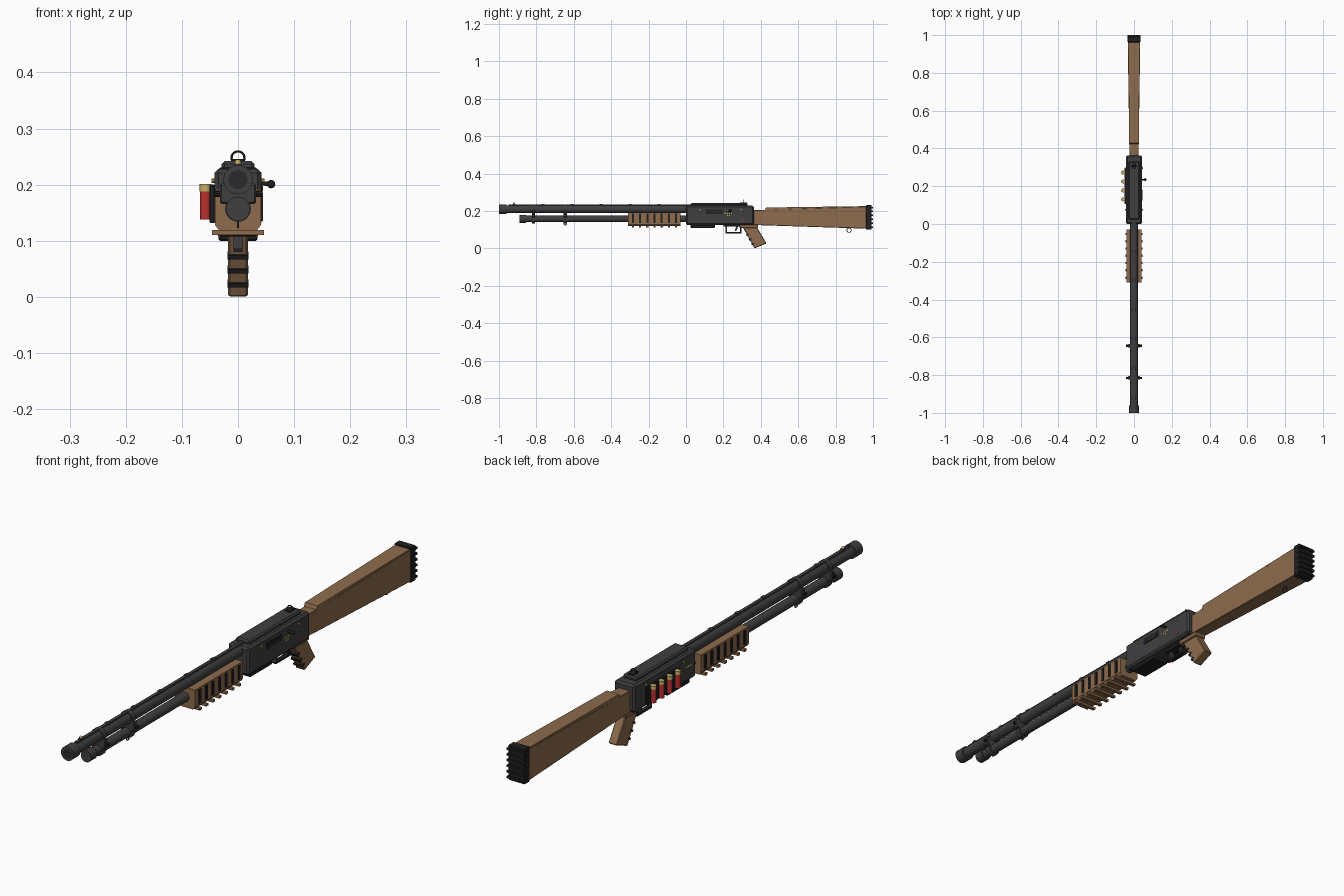
import bpy, bmesh, math
from mathutils import Vector, Matrix

if "Cube" in bpy.data.objects:
    bpy.data.objects.remove(bpy.data.objects["Cube"])


def material(name, r, g, b):
    m = bpy.data.materials.new(name)
    m.diffuse_color = (r, g, b, 1)
    m.use_nodes = True
    m.node_tree.nodes["Principled BSDF"].inputs["Base Color"].default_value = m.diffuse_color
    return m


METAL = material("gunmetal", 0.050, 0.050, 0.053)
BLACK = material("matte black", 0.015, 0.015, 0.016)
BORE = material("dark bore", 0.024, 0.024, 0.026)
WOOD = material("brown wood", 0.270, 0.150, 0.074)
BRASS = material("brass", 0.55, 0.42, 0.13)
RED = material("shell red", 0.50, 0.030, 0.030)


def finish(name, bm, mat, smooth=False):
    bmesh.ops.recalc_face_normals(bm, faces=bm.faces)
    me = bpy.data.meshes.new(name)
    bm.to_mesh(me)
    bm.free()
    me.materials.append(mat)
    ob = bpy.data.objects.new(name, me)
    bpy.context.collection.objects.link(ob)
    if smooth:
        bpy.ops.object.select_all(action='DESELECT')
        bpy.context.view_layer.objects.active = ob
        ob.select_set(True)
        bpy.ops.object.shade_smooth_by_angle(angle=math.radians(35))
    return ob


def bevel(ob, width, segments=1):
    if width:
        b = ob.modifiers.new("bevel", 'BEVEL')
        b.width, b.segments = width, segments
    return ob


def box(name, x, y, z, mat, bev=0):
    """x, y and z are (low, high) ranges."""
    bm = bmesh.new()
    size = [b - a for a, b in (x, y, z)]
    mid = [(a + b) / 2 for a, b in (x, y, z)]
    bmesh.ops.create_cube(bm, size=1, matrix=Matrix.Translation(mid) @ Matrix.Diagonal((*size, 1)))
    return bevel(finish(name, bm, mat), bev)


def rod(name, a, b, r, mat, sides=24):
    """Cylinder from point a to point b."""
    a, b = Vector(a), Vector(b)
    d = b - a
    bm = bmesh.new()
    m = Matrix.Translation((a + b) / 2) @ d.to_track_quat('Z', 'Y').to_matrix().to_4x4()
    bmesh.ops.create_cone(bm, cap_ends=True, segments=sides, radius1=r, radius2=r, depth=d.length, matrix=m)
    return finish(name, bm, mat, True)


def ball(name, p, r, mat):
    bm = bmesh.new()
    bmesh.ops.create_uvsphere(bm, u_segments=12, v_segments=8, radius=r, matrix=Matrix.Translation(p))
    return finish(name, bm, mat, True)


def prism(name, profile, half, mat, bev=0):
    """Side profile of (y, z) points; half is a half width or a function of y."""
    w = half if callable(half) else (lambda y: half)
    bm = bmesh.new()
    left = [bm.verts.new((-w(y), y, z)) for y, z in profile]
    right = [bm.verts.new((w(y), y, z)) for y, z in profile]
    bm.faces.new(left)
    bm.faces.new(right)
    for i in range(len(profile)):
        j = (i + 1) % len(profile)
        bm.faces.new((left[i], left[j], right[j], right[i]))
    return bevel(finish(name, bm, mat), bev)


def ring(name, p, r, thick, rot, mat):
    """Thin wire ring."""
    bm = bmesh.new()
    n, k = 20, 6
    v = [[bm.verts.new(((r + thick * math.cos(b)) * math.cos(a), (r + thick * math.cos(b)) * math.sin(a),
          thick * math.sin(b))) for b in (2 * math.pi * j / k for j in range(k))]
         for a in (2 * math.pi * i / n for i in range(n))]
    for i in range(n):
        for j in range(k):
            i2, j2 = (i + 1) % n, (j + 1) % k
            bm.faces.new((v[i][j], v[i2][j], v[i2][j2], v[i][j2]))
    bm.transform(Matrix.Translation(p) @ Matrix.Rotation(math.pi / 2, 4, rot))
    return finish(name, bm, mat, True)


BZ, TZ = 0.209, 0.157  # barrel and magazine tube heights

# Barrel, muzzle, rib and bead sight
rod("barrel", (0, -0.99, BZ), (0, 0.05, BZ), 0.0205, METAL, 32)
rod("muzzle_ring", (0, -1.0, BZ), (0, -0.96, BZ), 0.026, METAL, 32)
rod("bore", (0, -1.0005, BZ), (0, -0.99, BZ), 0.017, BORE, 32)
box("barrel_rib", (-0.006, 0.006), (-0.95, 0.03), (0.226, 0.234), METAL)
for i in range(6):
    y = -0.92 + 0.155 * i
    box("rib_post", (-0.007, 0.007), (y - 0.008, y + 0.008), (0.224, 0.2365), METAL)
ball("bead_sight", (0, -0.92, 0.239), 0.006, BRASS)

# Magazine tube and end cap
rod("magazine_tube", (0, -0.88, TZ), (0, 0.02, TZ), 0.0175, METAL)
rod("magazine_cap", (0, -0.89, TZ), (0, -0.855, TZ), 0.0215, METAL)

# Clamps joining barrel and tube
for y in (-0.815, -0.645):
    rod("clamp_upper", (0, y - 0.009, BZ), (0, y + 0.009, BZ), 0.0255, METAL)
    rod("clamp_lower", (0, y - 0.009, TZ), (0, y + 0.009, TZ), 0.023, METAL)
    box("clamp_body", (-0.032, 0.032), (y - 0.009, y + 0.009), (0.166, 0.202), METAL, 0.003)
    rod("clamp_bolt", (-0.042, y, 0.184), (0.042, y, 0.184), 0.006, BLACK, 8)
ring("front_sling_loop", (0, -0.645, 0.132), 0.008, 0.002, 'Y', METAL)

# Pump forend with side slots and bottom ribs
prof = [(-0.041, 0.192), (-0.041, 0.128), (-0.033, 0.118), (0.033, 0.118), (0.041, 0.128), (0.041, 0.192)]
fore = prism("forend", prof, 0.14, WOOD)
fore.data.transform(Matrix.Translation((0, -0.17, 0)) @ Matrix.Rotation(math.pi / 2, 4, 'Z'))
for i in range(7):
    y = -0.284 + 0.0385 * i
    for s in (-1, 1):
        box("forend_slot", tuple(sorted((s * 0.038, s * 0.0445))), (y - 0.0055, y + 0.0055), (0.135, 0.186), BLACK)
    box("forend_rib", (-0.046, 0.046), (y - 0.006, y + 0.006), (0.110, 0.119), WOOD)

# Receiver with top rail and ring sight
box("receiver", (-0.042, 0.042), (0.0, 0.363), (0.125, 0.228), METAL, 0.007)
box("top_rail", (-0.029, 0.029), (0.025, 0.33), (0.226, 0.242), METAL, 0.005)
box("rear_sight_base", (-0.010, 0.010), (0.29, 0.325), (0.240, 0.246), BLACK)
ring("rear_sight_ring", (0, 0.307, 0.248), 0.0115, 0.002, 'X', BLACK)
box("loading_port", (-0.034, 0.034), (0.025, 0.155), (0.108, 0.127), BLACK, 0.004)

# Ejection port, bolt handle, pins and small marks
box("ejection_port", (0.040, 0.0432), (0.107, 0.195), (0.184, 0.208), BLACK)
box("bolt", (0.040, 0.0442), (0.125, 0.18), (0.188, 0.198), BORE)
rod("bolt_handle", (0.04, 0.235, 0.203), (0.058, 0.235, 0.201), 0.004, BLACK, 12)
ball("bolt_knob", (0.059, 0.235, 0.201), 0.0075, BLACK)
for s in (-1, 1):
    for y, z in ((0.075, 0.207), (0.295, 0.207)):
        rod("receiver_pin", (s * 0.04, y, z), (s * 0.047, y, z), 0.004, BRASS, 10)
for i in range(4):
    box("brass_mark", (0.04, 0.0432), (0.207 + 0.011 * i, 0.214 + 0.011 * i), (0.183, 0.188), BRASS)
    if i in (1, 2):
        box("brass_mark", (0.04, 0.0432), (0.207 + 0.011 * i, 0.214 + 0.011 * i), (0.173, 0.178), BRASS)
for i in range(3):
    box("brass_mark", (-0.0432, -0.04), (0.03 + 0.012 * i, 0.037 + 0.012 * i), (0.178, 0.184), BRASS)
rod("safety_button", (0.04, 0.30, 0.150), (0.0445, 0.30, 0.150), 0.005, RED, 12)

# Side carrier with four shells
box("shell_carrier", (-0.051, -0.041), (0.105, 0.297), (0.132, 0.200), BLACK, 0.002)
for i in range(4):
    y = 0.13 + 0.0475 * i
    rod("shell_body", (-0.058, y, 0.138), (-0.058, y, 0.188), 0.0098, RED, 16)
    rod("shell_cap", (-0.058, y, 0.188), (-0.058, y, 0.201), 0.0102, BRASS, 16)

# Trigger and guard
box("guard_bottom", (-0.008, 0.008), (0.212, 0.298), (0.080, 0.087), BLACK)
box("guard_front", (-0.008, 0.008), (0.212, 0.220), (0.080, 0.127), METAL)
prism("guard_rear", [(0.286, 0.127), (0.294, 0.127), (0.298, 0.083), (0.290, 0.083)], 0.008, BLACK)
box("guard_base", (-0.020, 0.020), (0.20, 0.31), (0.116, 0.127), BLACK)
prism("trigger", [(0.268, 0.12), (0.278, 0.12), (0.276, 0.105), (0.266, 0.092), (0.262, 0.094)], 0.004, METAL)

# Pistol grip with front finger ridges
box("grip_base", (-0.024, 0.024), (0.288, 0.385), (0.109, 0.127), WOOD, 0.003)
top, bottom = Vector((0.302, 0.115)), Vector((0.366, 0.0))
prism("grip", [top, (0.378, 0.115), (0.431, 0.026), bottom], 0.0175, WOOD, 0.003)
for z in (0.072, 0.047, 0.022):
    p = top.lerp(bottom, (0.115 - z) / 0.115)
    ob = box("grip_ridge", (-0.0185, 0.0185), (-0.004, 0.012), (-0.004, 0.004), BLACK)
    ob.matrix_world = Matrix.Translation((0, p.x, p.y)) @ Matrix.Rotation(0.5, 4, 'X')

# Shoulder stock, raised comb, ribbed butt pad and rear loop
prism("stock", [(0.355, 0.204), (0.965, 0.224), (0.965, 0.105), (0.355, 0.125)],
      lambda y: 0.024 + 0.009 * (y - 0.355) / 0.61, WOOD, 0.002)
prism("stock_comb", [(0.42, 0.20), (0.428, 0.218), (0.965, 0.2255), (0.965, 0.20)],
      lambda y: 0.0245 + 0.006 * (y - 0.355) / 0.61, WOOD)
box("butt_pad", (-0.0345, 0.0345), (0.962, 0.993), (0.100, 0.231), BLACK, 0.003)
for i in range(6):
    z = 0.113 + 0.021 * i
    box("butt_rib", (-0.0355, 0.0355), (0.97, 1.0), (z - 0.004, z + 0.004), BLACK)
ring("rear_sling_loop", (0, 0.872, 0.097), 0.012, 0.002, 'Y', METAL)
